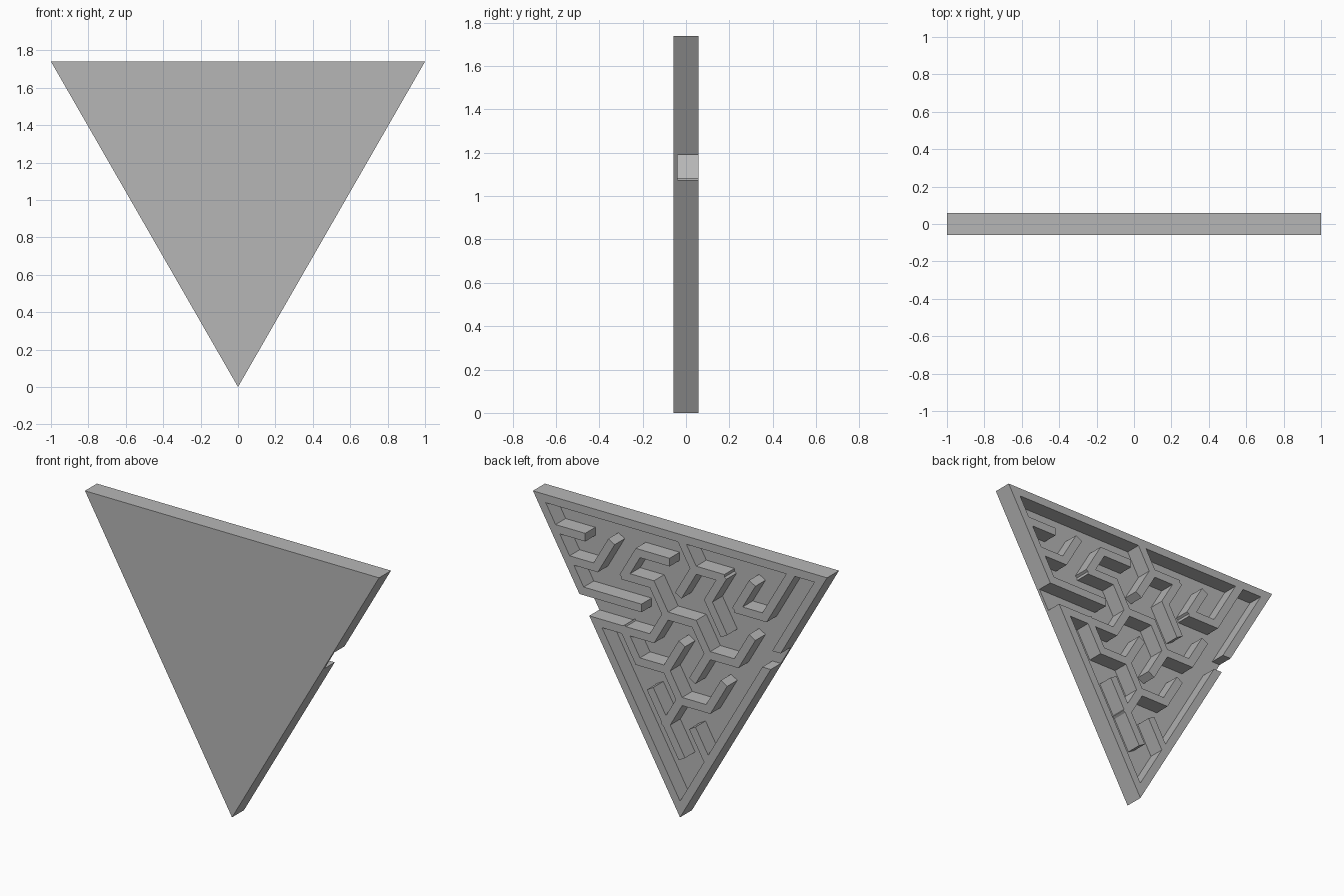
import bpy, bmesh
from mathutils import Vector

cube = bpy.data.objects.get("Cube")
if cube:
    bpy.data.objects.remove(cube)

HEIGHT, WALL, ROWS = 1.74, 0.05, 10
FRONT, FLOOR, BACK = -0.058, -0.04, 0.058
ROW_H = (HEIGHT - 1.5 * WALL) / ROWS
STEP = ROW_H * 2 / HEIGHT

grey = bpy.data.materials.new("plain grey")
grey.use_nodes = True
grey.diffuse_color = (0.47, 0.47, 0.47, 1)
grey.node_tree.nodes["Principled BSDF"].inputs["Base Color"].default_value = grey.diffuse_color


def add_prism(bm, outline, y0, y1):
    """Extrude an (x, z) outline from y0 to y1."""
    face = bm.faces.new([bm.verts.new((x, y0, z)) for x, z in outline])
    out = bmesh.ops.extrude_face_region(bm, geom=[face])
    moved = [v for v in out["geom"] if isinstance(v, bmesh.types.BMVert)]
    bmesh.ops.translate(bm, vec=(0, y1 - y0, 0), verts=moved)


def finish(bm, name):
    bmesh.ops.recalc_face_normals(bm, faces=bm.faces)
    mesh = bpy.data.meshes.new(name)
    bm.to_mesh(mesh)
    bm.free()
    mesh.materials.append(grey)
    obj = bpy.data.objects.new(name, mesh)
    bpy.context.collection.objects.link(obj)


def prism(name, outline, y0, y1):
    bm = bmesh.new()
    add_prism(bm, outline, y0, y1)
    finish(bm, name)


def lattice(r, j):
    """Grid corner: row r from the top, j steps from the left (+x) edge."""
    return Vector((((ROWS - r) / 2 - j) * STEP, HEIGHT - WALL / 2 - r * ROW_H))


def outer(z):
    return z / HEIGHT


def inner(z):
    return outer(z) - WALL / 0.866


# Base plate
prism("base_plate", [(0, 0), (1, HEIGHT), (-1, HEIGHT)], FRONT, FLOOR)

# Border wall, open on both slanted sides between rows 3 and 4
hi = lattice(3, 0).y - WALL / 2
lo = lattice(4, 0).y + WALL / 2
top = HEIGHT - WALL
prism("upper_border", [(outer(hi), hi), (1, HEIGHT), (-1, HEIGHT), (-outer(hi), hi),
                       (-inner(hi), hi), (-inner(top), top), (inner(top), top),
                       (inner(hi), hi)], FLOOR, BACK)
prism("lower_border", [(outer(lo), lo), (inner(lo), lo), (0, 2 * WALL), (-inner(lo), lo),
                       (-outer(lo), lo), (0, 0)], FLOOR, BACK)

# Inner maze walls as paths over grid corners
PATHS = {
    "top_left_stub": [(1, 0), (1, 1)],
    "left_hook": [(2, 0), (2, 1), (1, 2)],
    "entry_upper_wall": [(3, 0), (3, 2)],
    "entry_lower_wall": [(4, 0), (4, 2), (3, 3)],
    "upper_curl": [(1, 4), (1, 3), (2, 2), (2, 3), (3, 3)],
    "centre_wall": [(3, 3), (3, 4), (4, 4), (4, 5), (3, 6)],
    "centre_spur": [(4, 4), (5, 3)],
    "top_branch": [(0, 5), (1, 5), (1, 6), (2, 5), (3, 5)],
    "top_spur": [(1, 5), (2, 4)],
    "right_hook": [(0, 9), (2, 7), (2, 6), (1, 7)],
    "middle_hook": [(4, 1), (5, 1), (5, 2), (4, 3)],
    "lower_hook": [(5, 2), (6, 2), (6, 3), (5, 4)],
    "lower_link": [(6, 2), (7, 1)],
    "lower_bar": [(6, 1), (8, 1)],
    "bottom_right_stub": [(8, 2), (7, 2)],
}

ends = [p for path in PATHS.values() for p in path]


def extension(p, path):
    """Lengthen free ends by half a wall, bends by a mitre, border ends not at all."""
    r, j = p
    if r == 0 or j == 0 or j == ROWS - r:
        return 0
    free = ends.count(p) == 1 and p in (path[0], path[-1])
    return WALL / 2 if free else WALL * 0.289


for name, path in PATHS.items():
    bm = bmesh.new()
    for p, q in zip(path, path[1:]):
        a, b = lattice(*p), lattice(*q)
        d = (b - a).normalized()
        side = Vector((-d.y, d.x)) * WALL / 2
        a = a - d * extension(p, path)
        b = b + d * extension(q, path)
        add_prism(bm, [a + side, b + side, b - side, a - side], FLOOR, BACK)
    finish(bm, name)
